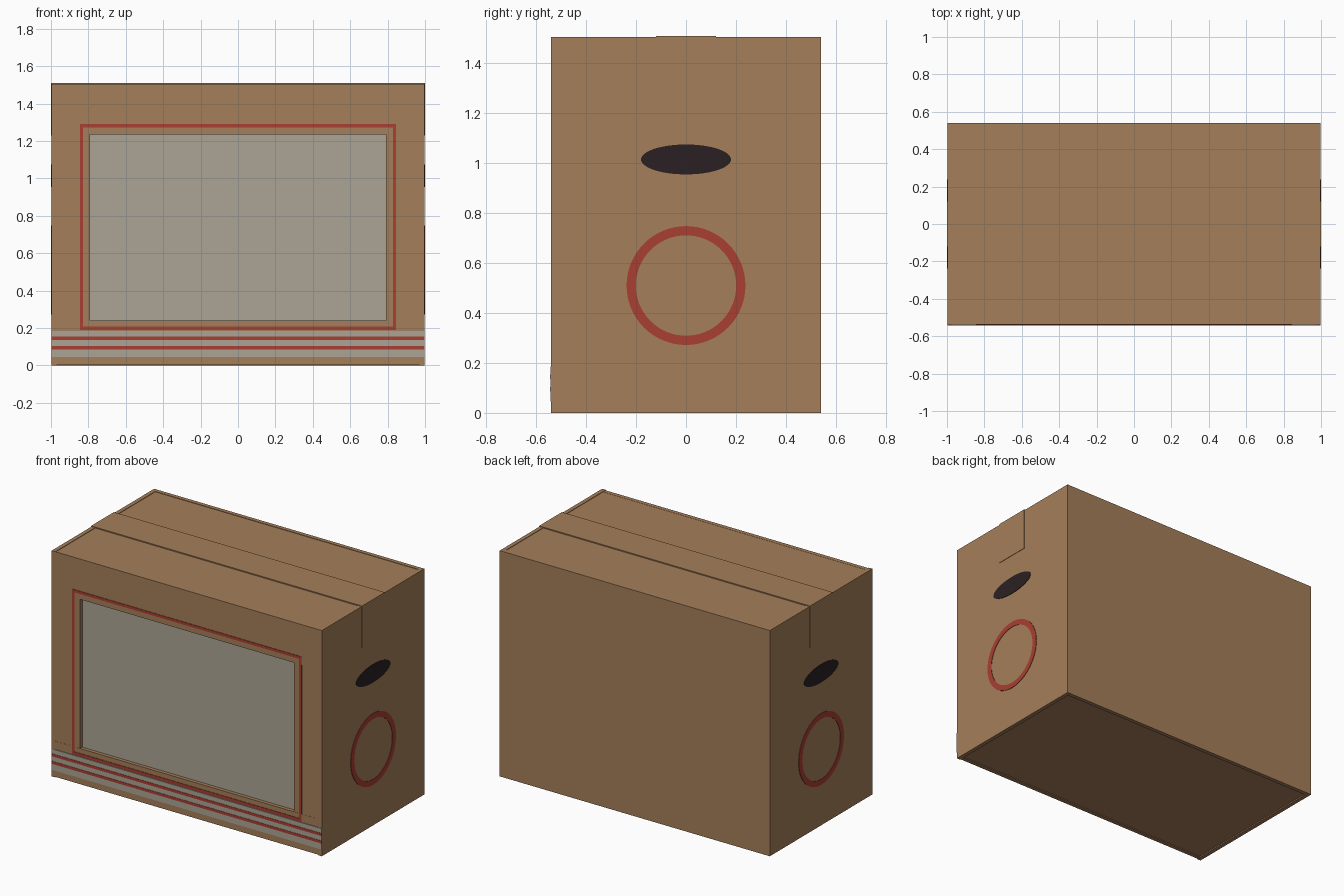
import bpy, bmesh, math
from mathutils import Matrix, Vector

cube = bpy.data.objects.get("Cube")
if cube:
    bpy.data.objects.remove(cube, do_unlink=True)


def material(name, rgb):
    m = bpy.data.materials.new(name)
    m.use_nodes = True
    m.diffuse_color = (*rgb, 1)
    bsdf = next(n for n in m.node_tree.nodes if n.type == 'BSDF_PRINCIPLED')
    bsdf.inputs["Base Color"].default_value = (*rgb, 1)
    bsdf.inputs["Roughness"].default_value = 0.9
    return m


CARD = material("cardboard", (0.376, 0.209, 0.102))
GREY = material("warm grey", (0.413, 0.376, 0.305))
RED = material("red paint", (0.402, 0.05, 0.032))
DARK = material("dark opening", (0.023, 0.0144, 0.016))


def finish(name, bm, mat):
    bmesh.ops.recalc_face_normals(bm, faces=bm.faces)
    mesh = bpy.data.meshes.new(name)
    bm.to_mesh(mesh)
    bm.free()
    mesh.materials.append(mat)
    obj = bpy.data.objects.new(name, mesh)
    bpy.context.collection.objects.link(obj)
    return obj


def box(name, x, y, z, mat=CARD):
    """Box from (low, high) ranges on each axis."""
    bm = bmesh.new()
    bmesh.ops.create_cube(bm, size=1)
    for v in bm.verts:
        v.co = Vector([(r[0] + r[1]) / 2 + c * (r[1] - r[0])
                       for r, c in zip((x, y, z), v.co)])
    return finish(name, bm, mat)


def mirrored_range(side, low, high):
    return tuple(sorted((side * low, side * high)))


W, D, H = 0.997, 0.54, 1.506      # half width, half depth, height of the carton
T = 0.027                         # board thickness
FRONT = -0.537                    # outer face of the front boards
WIN_X, WIN_LOW, WIN_HIGH = 0.79, 0.24, 1.235
INNER = W - T

# Carton walls, lid and base
box("back_panel", (-W, W), (D - T, D), (0, H))
box("bottom_panel", (-INNER, INNER), (FRONT + T, D - T), (0.008, 0.03))
box("top_flaps", (-INNER, INNER), (FRONT + T, D - T), (H - T, H - 0.003))

# Front boards around the window
box("front_top_board", (-INNER, INNER), (FRONT, FRONT + T), (WIN_HIGH, H - 0.002))
box("front_bottom_board", (-INNER, INNER), (FRONT, FRONT + T), (0.002, WIN_LOW))
box("screen", (-WIN_X - 0.05, WIN_X + 0.05), (FRONT + T - 0.003, FRONT + T + 0.01),
    (WIN_LOW - 0.05, WIN_HIGH + 0.05), GREY)

# Closing tape over the lid
box("top_tape", (-1, 1), (-0.12, 0.12), (H - 0.004, H + 0.004))


def side_plate(name, side, z, ry, rz, hole, mat, segments=64):
    """Thin oval plate or ring lying on a side wall."""
    bm = bmesh.new()
    if hole:
        loops = [[bm.verts.new((0, k * ry * math.cos(a), k * rz * math.sin(a)))
                  for a in (2 * math.pi * i / segments for i in range(segments))]
                 for k in (hole, 1)]
        for i in range(segments):
            j = (i + 1) % segments
            bm.faces.new((loops[0][i], loops[0][j], loops[1][j], loops[1][i]))
    else:
        bm.faces.new([bm.verts.new((0, ry * math.cos(a), rz * math.sin(a)))
                      for a in (2 * math.pi * i / segments for i in range(segments))])
    out = bmesh.ops.extrude_face_region(bm, geom=bm.faces[:])
    verts = [v for v in out["geom"] if isinstance(v, bmesh.types.BMVert)]
    bmesh.ops.translate(bm, verts=verts, vec=(side * 0.003, 0, 0))
    bmesh.ops.transform(bm, verts=bm.verts,
                        matrix=Matrix.Translation((side * W, 0, z)))
    finish(name, bm, mat)


# Parts repeated on both sides
for side, label in ((1, "left"), (-1, "right")):
    box(label + "_side_panel", mirrored_range(side, INNER, W), (-D, D - T), (0, H))
    box(label + "_front_board", mirrored_range(side, WIN_X, INNER),
        (FRONT + 0.001, FRONT + T), (WIN_LOW, WIN_HIGH))
    box(label + "_tape_end", mirrored_range(side, W, 1), (-0.12, 0.12), (1.23, H))
    side_plate(label + "_hand_hole", side, 1.015, 0.18, 0.06, 0, DARK)
    side_plate(label + "_ring", side, 0.51, 0.238, 0.238, 0.845, RED)
    # Painted upright of the window outline
    box(label + "_outline", mirrored_range(side, 0.83, 0.846),
        (FRONT - 0.003, FRONT + 0.002), (0.19, 1.29), RED)

# Painted window outline, top and bottom
for label, low in (("top", 1.272), ("bottom", 0.19)):
    box(label + "_outline", (-0.83, 0.83), (FRONT - 0.003, FRONT + 0.002),
        (low, low + 0.018), RED)

# Grey band with two red stripes along the foot of the front
box("front_band", (-W, W), (-D - 0.002, FRONT + 0.001), (0.045, 0.185), GREY)
for label, low in (("lower", 0.086), ("upper", 0.136)):
    box(label + "_stripe", (-W, W), (-D - 0.004, -D), (low, low + 0.018), RED)
